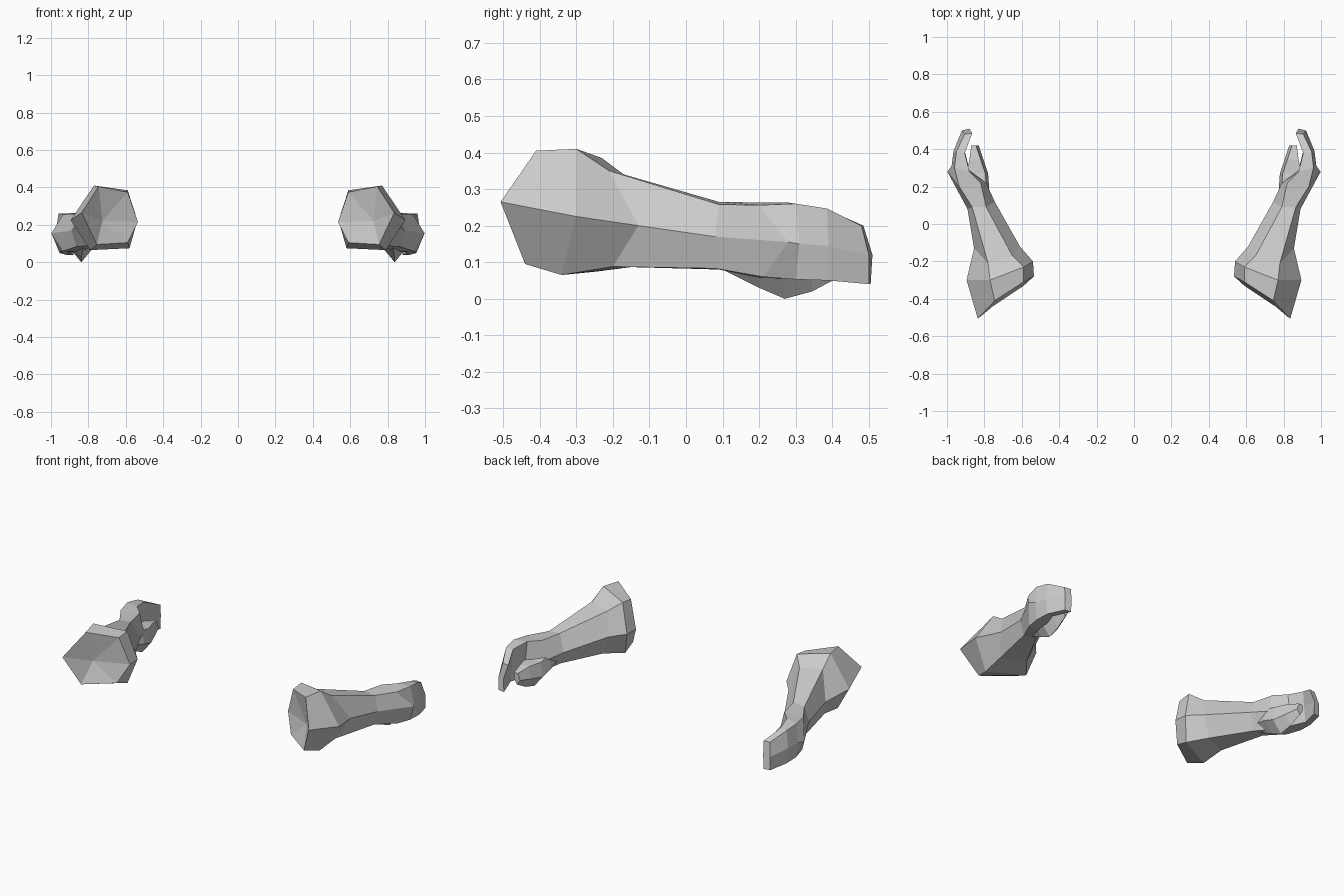
import bpy, bmesh


def loft(name, rings, dent=None):
    """Skin a row of equal-sided cross-sections, close both ends, mirror in x."""
    bm = bmesh.new()
    loops = [[bm.verts.new(p) for p in ring] for ring in rings]
    n = len(loops[0])
    for a, b in zip(loops, loops[1:]):
        for i in range(n):
            j = (i + 1) % n
            bm.faces.new((a[i], a[j], b[j], b[i]))
    bm.faces.new(loops[-1])
    if dent:
        c = bm.verts.new(dent)
        for i in range(n):
            bm.faces.new((loops[0][(i + 1) % n], loops[0][i], c))
    else:
        bm.faces.new(loops[0][::-1])
    bmesh.ops.recalc_face_normals(bm, faces=bm.faces)
    me = bpy.data.meshes.new(name)
    bm.to_mesh(me)
    bm.free()
    ob = bpy.data.objects.new(name, me)
    bpy.context.collection.objects.link(ob)
    ob.modifiers.new("Mirror", "MIRROR").use_mirror_merge = False
    return ob


# Section order: top outer, outer, bottom outer, bottom inner, inner, top inner
elbow_rim = [(.745, -.41, .405), (.835, -.507, .265), (.755, -.44, .095),
             (.59, -.33, .105), (.535, -.28, .215), (.59, -.31, .375)]
elbow_bulge = [(.77, -.30, .41), (.895, -.30, .225), (.79, -.34, .065),
               (.58, -.24, .075), (.54, -.20, .215), (.59, -.23, .385)]
mid_arm = [(.78, -.21, .35), (.855, -.13, .20), (.80, -.20, .088),
           (.66, -.14, .088), (.61, -.12, .21), (.65, -.17, .34)]
wrist = [(.865, .09, .258), (.89, .08, .17), (.865, .08, .083),
         (.79, .09, .08), (.745, .12, .17), (.79, .09, .265)]
palm = [(.935, .20, .256), (.998, .28, .155), (.935, .21, .06),
        (.84, .21, .055), (.79, .22, .15), (.82, .22, .263)]
knuckles = [(.96, .30, .26), (.975, .31, .15), (.955, .30, .053),
            (.88, .29, .055), (.885, .29, .15), (.88, .28, .263)]
fingers = [(.95, .385, .247), (.965, .39, .145), (.955, .39, .05),
           (.915, .39, .05), (.905, .39, .145), (.905, .38, .247)]
fingertips = [(.905, .48, .20), (.92, .50, .12), (.92, .50, .04),
              (.88, .505, .04), (.88, .51, .12), (.865, .485, .20)]

# Forearm with dished elbow end, running into the hand
loft("forearm_and_hand", [elbow_rim, elbow_bulge, mid_arm, wrist, palm,
                          knuckles, fingers, fingertips],
     dent=(.725, -.37, .22))


# Thumb: tapering five-sided sections along y
def thumb_section(y, x0, x1, z0, z1):
    mid, zm = (x0 + x1) / 2, z0 + (z1 - z0) * .45
    return [(x0 + .015, y, z1), (x1, y, z1), (x1, y, zm),
            (mid, y, z0), (x0, y, zm)]


loft("thumb", [thumb_section(.09, .79, .86, .085, .16),
               thumb_section(.20, .775, .90, .03, .17),
               thumb_section(.27, .78, .895, .0, .155),
               thumb_section(.345, .805, .88, .02, .15),
               thumb_section(.42, .83, .87, .06, .13)])
